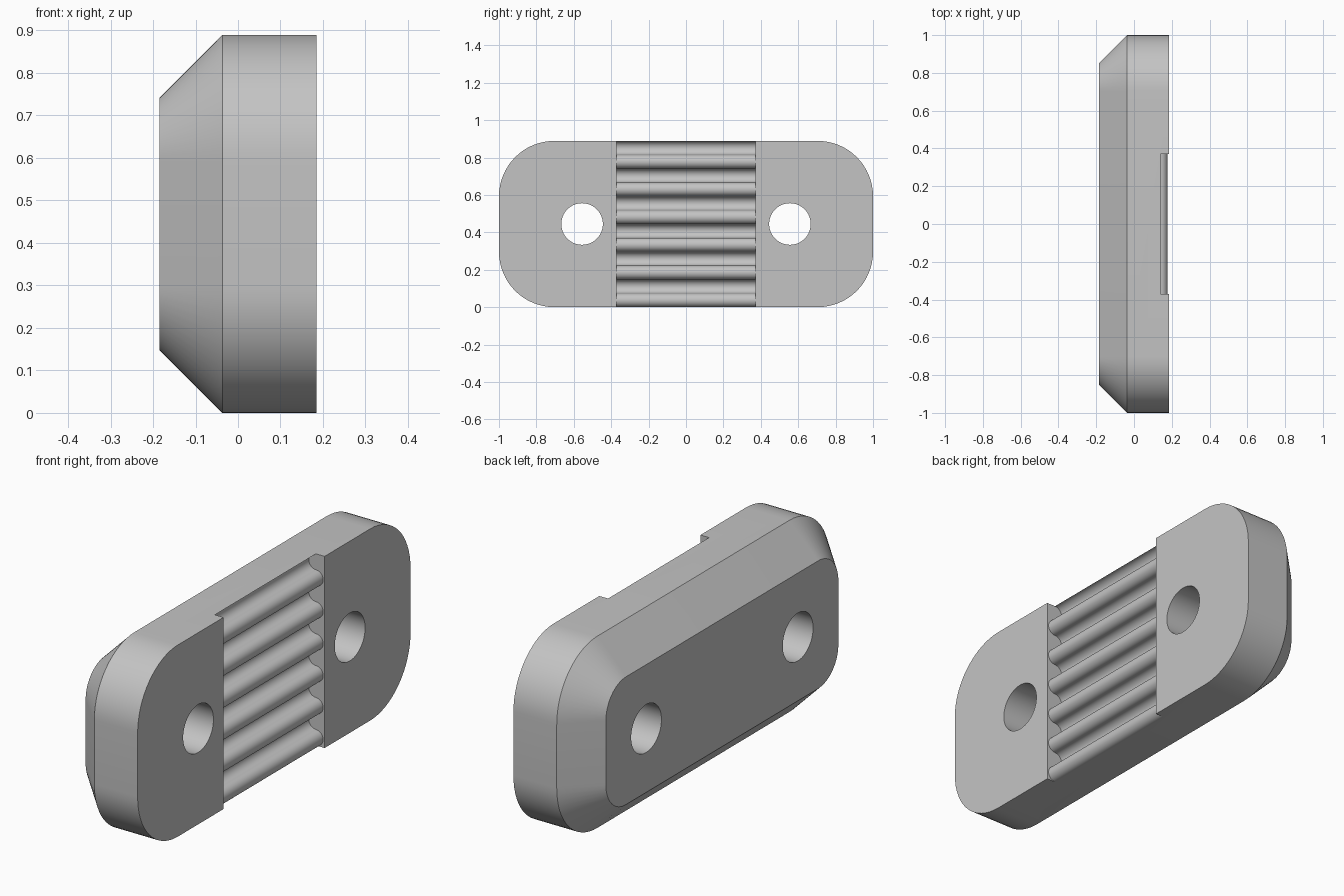
import bpy, bmesh
from math import pi, sin, cos, radians

UNIT = 2 / 27                      # one design step
LEN, TALL, THICK = 27 * UNIT, 12 * UNIT, 5 * UNIT
CHAMFER, CORNER = 2 * UNIT, 4 * UNIT
FRONT = THICK / 2
MID_Z = TALL / 2

old = bpy.data.objects.get("Cube")
if old:
    bpy.data.objects.remove(old, do_unlink=True)

grey = bpy.data.materials.new("light grey plastic")
grey.use_nodes = True
grey.diffuse_color = (0.55, 0.55, 0.55, 1)
grey.node_tree.nodes["Principled BSDF"].inputs["Base Color"].default_value = (0.55, 0.55, 0.55, 1)


def loft(name, rings):
    """Closed solid skinned through equal-length rings of points."""
    bm = bmesh.new()
    loops = [[bm.verts.new(p) for p in ring] for ring in rings]
    for a, b in zip(loops, loops[1:]):
        for i in range(len(a)):
            j = (i + 1) % len(a)
            bm.faces.new((a[i], a[j], b[j], b[i]))
    bm.faces.new(loops[0])
    bm.faces.new(loops[-1])
    bmesh.ops.recalc_face_normals(bm, faces=bm.faces)
    mesh = bpy.data.meshes.new(name)
    bm.to_mesh(mesh)
    bm.free()
    mesh.materials.append(grey)
    obj = bpy.data.objects.new(name, mesh)
    bpy.context.collection.objects.link(obj)
    return obj


def rounded_outline(x, inset, steps=16):
    """Rounded rectangle in the y-z plane."""
    r = CORNER - inset
    hy, hz = LEN / 2 - CORNER, TALL / 2 - CORNER
    ring = []
    for q, (sy, sz) in enumerate([(1, 1), (-1, 1), (-1, -1), (1, -1)]):
        for k in range(steps + 1):
            a = (q + k / steps) * pi / 2
            ring.append((x, sy * hy + r * cos(a), MID_Z + sz * hz + r * sin(a)))
    return ring


# Plate with chamfered back
plate = loft("clamp_plate", [rounded_outline(-FRONT, CHAMFER),
                             rounded_outline(-FRONT + CHAMFER, 0),
                             rounded_outline(FRONT, 0)])

# Screw holes
cutters = []
for side in (-1, 1):
    rings = [[(x, side * 7.5 * UNIT + 1.5 * UNIT * cos(a), MID_Z + 1.5 * UNIT * sin(a))
              for a in (2 * pi * k / 64 for k in range(64))] for x in (-1, 1)]
    cutters.append(loft("screw_hole_cutter", rings))

# Toothed belt channel: alternating half-round ridges and grooves
floor, tooth = FRONT - 0.6 * UNIT, 0.5 * UNIT
profile = [(1, -0.1), (floor, -0.1)]
for n in range(12):
    bulge = 1 if n % 2 == 0 else -1
    centre = (2 * n + 1) * tooth
    for k in range(16):
        a = pi * k / 16
        profile.append((floor + bulge * tooth * sin(a), centre - tooth * cos(a)))
profile += [(floor, TALL), (floor, TALL + 0.1), (1, TALL + 0.1)]
cutters.append(loft("belt_channel_cutter",
                    [[(x, y, z) for x, z in profile] for y in (-5 * UNIT, 5 * UNIT)]))

# Cut the plate
bpy.ops.object.select_all(action='DESELECT')
plate.select_set(True)
bpy.context.view_layer.objects.active = plate
for cutter in cutters:
    cutter.hide_render = True
    mod = plate.modifiers.new("cut", 'BOOLEAN')
    mod.operation, mod.solver, mod.object = 'DIFFERENCE', 'EXACT', cutter
    bpy.ops.object.modifier_apply(modifier=mod.name)
    bpy.data.objects.remove(cutter, do_unlink=True)

bpy.ops.object.shade_smooth_by_angle(angle=radians(30))
